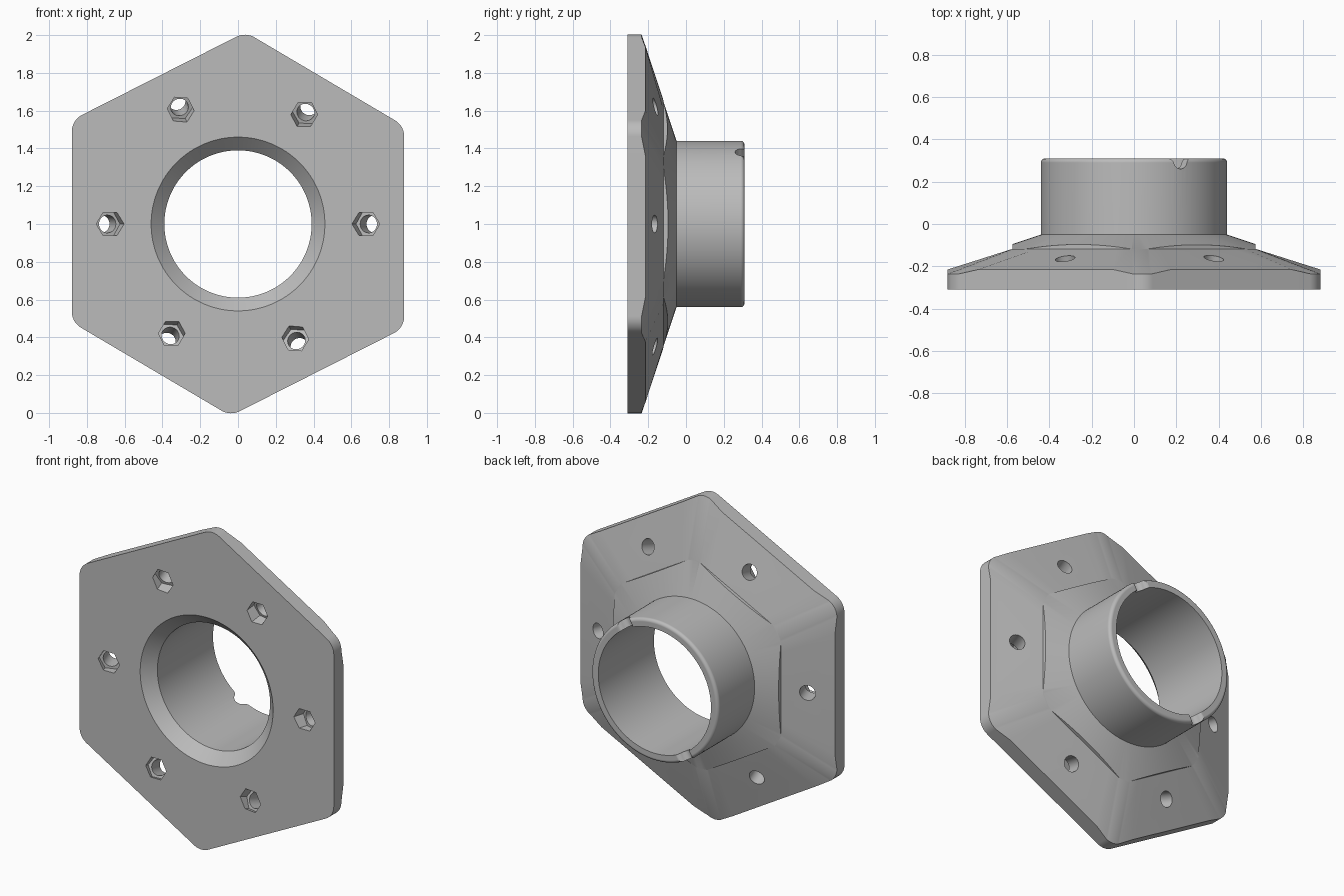
import bpy, bmesh, math
from mathutils import Vector

if "Cube" in bpy.data.objects:
    bpy.data.objects.remove(bpy.data.objects["Cube"])

grey = bpy.data.materials.new("light grey")
grey.use_nodes = True
COLOR = (0.5, 0.5, 0.5, 1)
grey.diffuse_color = COLOR
grey.node_tree.nodes["Principled BSDF"].inputs["Base Color"].default_value = COLOR

FRONT, BACK, RIM = -0.31, 0.31, 0.44
HEX = [Vector(c) for c in ((0.04, 1.016), (0.88, 0.52), (0.88, -0.55))]
HEX += [-c for c in HEX]


def loft(name, rings):
    """Closed solid through rings of (across, up, depth) points."""
    bm = bmesh.new()
    loops = [[bm.verts.new((p[0], p[2], p[1] + 1)) for p in r] for r in rings]
    for a, b in zip(loops, loops[1:]):
        for i in range(len(a)):
            j = (i + 1) % len(a)
            bm.faces.new((a[i], a[j], b[j], b[i]))
    bm.faces.new(loops[0])
    bm.faces.new(loops[-1])
    bmesh.ops.recalc_face_normals(bm, faces=bm.faces)
    mesh = bpy.data.meshes.new(name)
    bm.to_mesh(mesh)
    bm.free()
    mesh.materials.append(grey)
    ob = bpy.data.objects.new(name, mesh)
    bpy.context.collection.objects.link(ob)
    return ob


def lathe(name, profile, n=128):
    turns = [math.tau * i / n for i in range(n)]
    return loft(name, [[(r * math.cos(t), r * math.sin(t), w) for t in turns]
                       for r, w in profile])


def combine(target, tool, operation):
    mod = target.modifiers.new(operation, "BOOLEAN")
    mod.operation, mod.object, mod.solver = operation, tool, "EXACT"
    bpy.context.view_layer.objects.active = target
    bpy.ops.object.modifier_apply(modifier=mod.name)
    bpy.data.objects.remove(tool)


def hex_ring(scale, radius, edge_w, corner_w, steps=8):
    """Hexagon with rounded corners; depth may dip at the corners."""
    ring = []
    for i, corner in enumerate(HEX):
        a = (HEX[i - 1] - corner).normalized()
        b = (HEX[(i + 1) % 6] - corner).normalized()
        half = a.angle(b) / 2
        t = radius / math.tan(half)
        c = corner * scale
        mid = c + (a + b).normalized() * radius / math.sin(half)
        v0, v1 = (c + a * t - mid).normalized(), (c + b * t - mid).normalized()
        arc = [mid + v0.slerp(v1, k / steps) * radius for k in range(steps + 1)]
        ring.append((*(c + a * (t + 0.1 * scale)), edge_w))
        ring += [(*p, corner_w) for p in arc]
        ring.append((*(c + b * (t + 0.1 * scale)), edge_w))
    return ring


# Hexagonal plate with sloping back
flange = loft("flange", [hex_ring(1, 0.1, FRONT, FRONT),
                         hex_ring(1, 0.1, -0.215, -0.235),
                         hex_ring(0.654, 0.1, -0.118, -0.118)])

# Cone and tube, trimmed to the smaller hexagon
fillet = 0.02
profile = [(0.74, -0.2), (0.74, -0.15), (RIM, -0.05)]
for k in range(6):
    t = math.pi / 2 * k / 5
    profile.append((RIM - fillet + fillet * math.cos(t), BACK - fillet + fillet * math.sin(t)))
collar = lathe("collar", profile)
trim = loft("trim", [hex_ring(0.653, 0.1, w, w) for w in (-0.17, 0.5)])
combine(collar, trim, "INTERSECT")
combine(flange, collar, "UNION")

# Bore with a chamfered mouth
bore = lathe("bore", [(0.47, FRONT - 0.01), (0.39, FRONT + 0.07), (0.39, 0.4)])
combine(flange, bore, "DIFFERENCE")

# Two flared notches in the rim
side = [(0.07, 0.34), (0.06, 0.312), (0.047, 0.306), (0.038, 0.295)]
bottom = [(0.036 * math.cos(t), 0.296 - 0.036 * math.sin(t))
          for t in (math.pi * k / 12 for k in range(1, 12))]
outline = side + bottom + [(-x, w) for x, w in reversed(side)]
for deg in (60, 240):
    c, s = math.cos(math.radians(deg)), math.sin(math.radians(deg))
    notch = loft("notch", [[(r * c + x * s, r * s - x * c, w) for x, w in outline]
                           for r in (0.3, 0.5)])
    combine(flange, notch, "DIFFERENCE")

# Tilted bolt holes with hexagonal nut pockets
for deg in (0, 58.8, 116.6, 180, 238.8, 296.6):
    a = math.radians(deg)
    out, tan = Vector((math.cos(a), math.sin(a), 0)), Vector((-math.sin(a), math.cos(a), 0))
    axis = (out * 0.316 + Vector((0, 0, 0.949))).normalized()
    across = tan.cross(axis)
    start = out * 0.677 + Vector((0, 0, FRONT))
    for name, sides, radius, lo, hi in (("nut_pocket", 6, 0.07, -0.1, 0.045),
                                        ("bolt_hole", 32, 0.047, -0.1, 0.3)):
        turns = [math.tau * k / sides for k in range(sides)]
        cutter = loft(name, [[start + axis * d + (across * math.cos(t) + tan * math.sin(t)) * radius
                              for t in turns] for d in (lo, hi)])
        combine(flange, cutter, "DIFFERENCE")

# Smooth shading with crisp edges
bpy.ops.object.select_all(action="DESELECT")
flange.select_set(True)
bpy.context.view_layer.objects.active = flange
bpy.ops.object.shade_smooth_by_angle(angle=math.radians(25))
weighted = flange.modifiers.new("weighted_normals", "WEIGHTED_NORMAL")
weighted.keep_sharp = True
